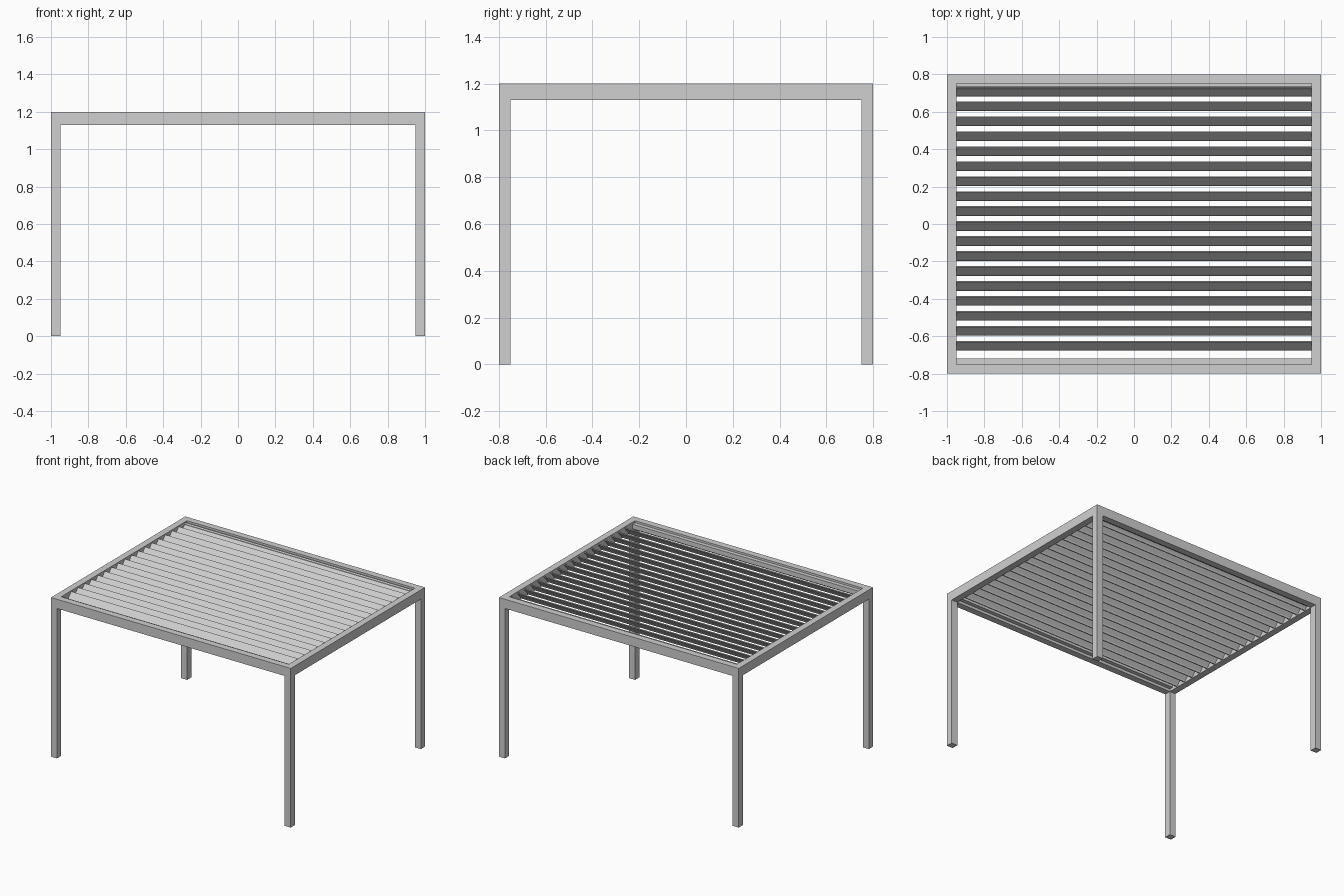
import bpy, bmesh

if "Cube" in bpy.data.objects:
    bpy.data.objects.remove(bpy.data.objects["Cube"])

# Materials
def make_mat(name, rgb):
    m = bpy.data.materials.new(name)
    m.diffuse_color = (*rgb, 1)
    m.use_nodes = True
    m.node_tree.nodes["Principled BSDF"].inputs["Base Color"].default_value = m.diffuse_color
    return m

grey = make_mat("light grey metal", (0.63, 0.63, 0.63))

W, D, H = 1.0, 0.8, 1.2      # half width, half depth, height
T, BEAM = 0.05, 0.07         # profile thickness, beam height
Z0 = H - BEAM                # underside of the beams


def finish(name, bm):
    bmesh.ops.recalc_face_normals(bm, faces=bm.faces)
    me = bpy.data.meshes.new(name)
    bm.to_mesh(me)
    bm.free()
    ob = bpy.data.objects.new(name, me)
    bpy.context.collection.objects.link(ob)
    me.materials.append(grey)
    return ob


def box(name, lo, hi):
    bm = bmesh.new()
    bmesh.ops.create_cube(bm, size=1)
    for v in bm.verts:
        v.co = [(a + b) / 2 + c * (b - a) for a, b, c in zip(lo, hi, v.co)]
    return finish(name, bm)


def extrude_x(name, profile, half):
    # Extrude a closed (y, z) profile along x
    bm = bmesh.new()
    face = bm.faces.new([bm.verts.new((-half, y, z)) for y, z in profile])
    ext = bmesh.ops.extrude_face_region(bm, geom=[face])["geom"]
    verts = [g for g in ext if isinstance(g, bmesh.types.BMVert)]
    bmesh.ops.translate(bm, verts=verts, vec=(2 * half, 0, 0))
    return finish(name, bm)


# Corner posts
for sx, xn in ((-1, "left"), (1, "right")):
    for sy, yn in ((-1, "front"), (1, "back")):
        xs = sorted((sx * W, sx * (W - T)))
        ys = sorted((sy * D, sy * (D - T)))
        box(f"{yn}_{xn}_post", (xs[0], ys[0], 0), (xs[1], ys[1], Z0))

# Roof frame: long beams, side beams and the inner ledges
for s, n in ((-1, "front"), (1, "back")):
    ys = sorted((s * D, s * (D - T)))
    box(f"{n}_beam", (-W, ys[0], Z0), (W, ys[1], H))
    ys = sorted((s * (D - T), s * 0.72))
    box(f"{n}_ledge", (-W + T, ys[0], 1.15), (W - T, ys[1], 1.185))
for s, n in ((-1, "left"), (1, "right")):
    xs = sorted((s * W, s * (W - T)))
    box(f"{n}_beam", (xs[0], -D + T, Z0), (xs[1], D - T, H))

# Tilted louvre slats with a steeper lower lip
slat = [(0, 0), (0.006, 0.013), (0.047, 0.06), (0.052, 0.056),
        (0.012, 0.010), (0.007, 0)]
for i in range(18):
    y0 = -0.677 + 0.08 * i
    extrude_x(f"slat_{i + 1}", [(y0 + y, 1.134 + z) for y, z in slat], W - T)
